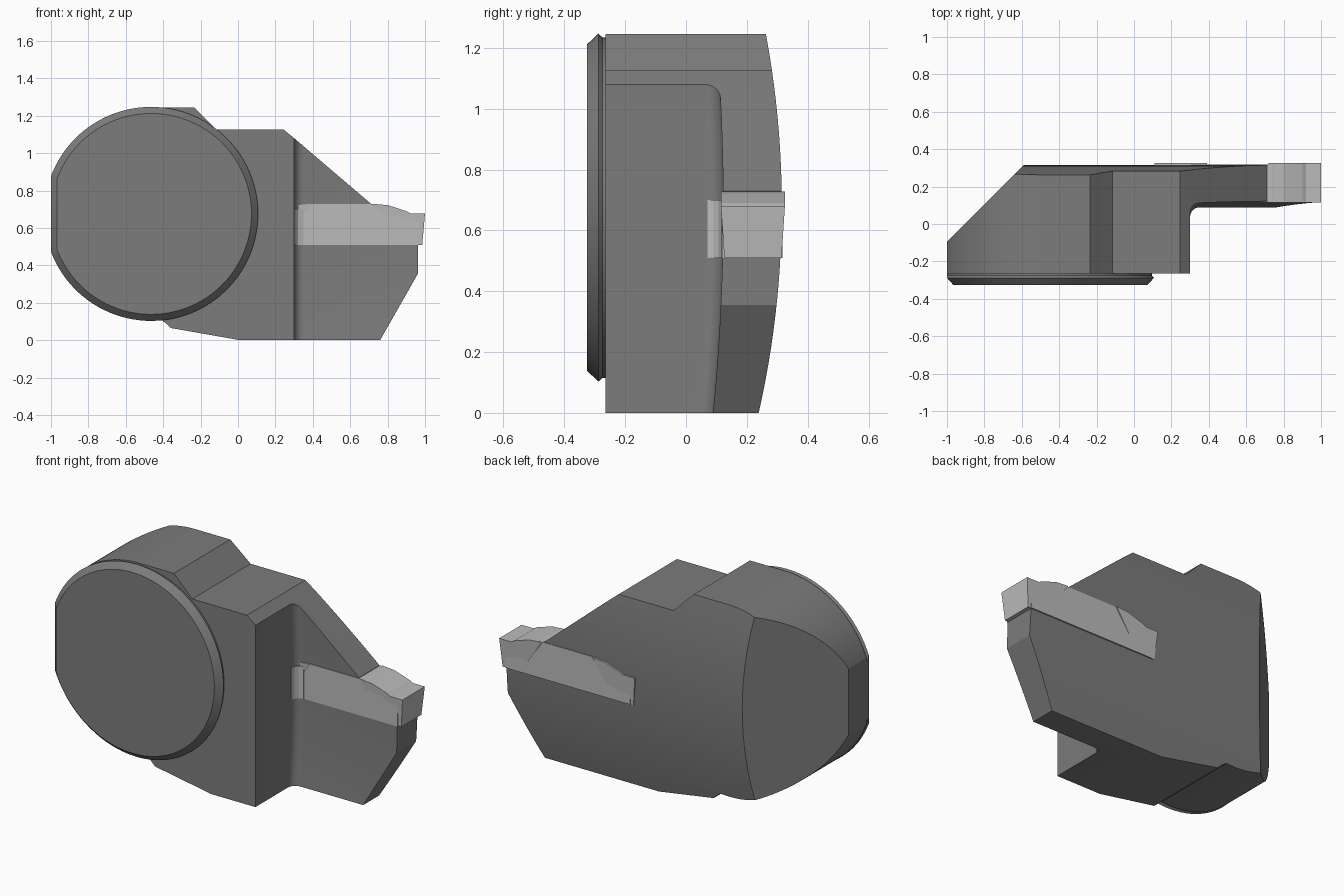
import bpy, bmesh
from math import sin, cos, acos, radians, degrees, sqrt

if "Cube" in bpy.data.objects:
    bpy.data.objects.remove(bpy.data.objects["Cube"])

CX, CZ, R = -0.465, 0.675, 0.57


def material(name, v):
    m = bpy.data.materials.new(name)
    m.diffuse_color = (v, v, v, 1)
    m.use_nodes = True
    m.node_tree.nodes["Principled BSDF"].inputs["Base Color"].default_value = m.diffuse_color
    return m


dark, light = material("dark_steel", 0.2), material("light_carbide", 0.5)


def loft(name, rings, mat):
    """Closed solid through rings that share a vertex count."""
    bm = bmesh.new()
    vs = [[bm.verts.new(p) for p in r] for r in rings]
    n = len(rings[0])
    for a, b in zip(vs, vs[1:]):
        for i in range(n):
            j = (i + 1) % n
            bm.faces.new((a[i], a[j], b[j], b[i]))
    bm.faces.new(vs[0][::-1])
    bm.faces.new(vs[-1])
    bmesh.ops.recalc_face_normals(bm, faces=bm.faces)
    me = bpy.data.meshes.new(name)
    bm.to_mesh(me)
    bm.free()
    ob = bpy.data.objects.new(name, me)
    bpy.context.collection.objects.link(ob)
    me.materials.append(mat)
    return ob


def activate(ob):
    bpy.ops.object.select_all(action='DESELECT')
    ob.select_set(True)
    bpy.context.view_layer.objects.active = ob


def boolean(ob, other, op):
    m = ob.modifiers.new(op, 'BOOLEAN')
    m.operation, m.object, m.solver = op, other, 'EXACT'
    activate(ob)
    bpy.ops.object.modifier_apply(modifier=m.name)
    bpy.data.objects.remove(other)


def smooth(ob):
    activate(ob)
    bpy.ops.object.shade_smooth_by_angle(angle=radians(20))


def arc(a0, a1, n, r=R):
    return [(CX + r * cos(radians(a0 + (a1 - a0) * i / n)),
             CZ + r * sin(radians(a0 + (a1 - a0) * i / n))) for i in range(n + 1)]


# Holder body: front silhouette intersected with a plan that bows along z
cut = degrees(acos((CX + 1) / R))
outline = (arc(180 - cut, 90, 28)
           + [(-0.235, 1.245), (-0.115, 1.125), (0.245, 1.125), (0.30, 1.08),
              (0.71, 0.73), (0.71, 0.53), (0.962, 0.53), (0.962, 0.355),
              (0.76, 0), (0.01, 0), (-0.36, 0.065), (-0.385, 0.09)]
           + arc(275.5, 180 + cut, 30))
body = loft("holder_body", [[(x, y, z) for x, z in outline] for y in (-0.5, 0.5)], dark)


def bow(z, y, r):
    return y - r + sqrt(r * r - (z - 0.68) ** 2)


def plan(z):
    f, b = bow(z, 0.122, 7.0), bow(z, 0.315, 3.08)
    fillet = [(0.35 - 0.05 * cos(radians(t)), f - 0.05 + 0.05 * sin(radians(t)))
              for t in range(0, 91, 15)]
    pts = [(-1.1, -0.265), (0.30, -0.265)] + fillet + [(1.2, f), (1.2, b),
                                                       (b - 0.905, b), (-1.1, -0.195)]
    return [(x, y, z) for x, y in pts]


envelope = loft("plan_envelope", [plan(-0.1 + 1.5 * i / 28) for i in range(29)], dark)
boolean(body, envelope, 'INTERSECT')
smooth(body)


# Round front boss with chamfered rim and flat left side
def disc(r, flat, y):
    a = degrees(acos((CX - flat) / r))
    return [(x, y, z) for x, z in arc(180 + a, 540 - a, 96, r)]


boss = loft("front_boss", [disc(0.56, -0.999, -0.25), disc(0.56, -0.999, -0.275),
                           disc(0.572, -1.0, -0.288), disc(0.537, -0.967, -0.325)], dark)
smooth(boss)

# Cutting insert: shank, flared where it meets the fillet, with two mirrored tips
MID = 0.555
half = [(0.74, 0.728), (0.90, 0.688), (0.92, 0.672), (0.965, 0.672), (0.965, 0.51)]
profile = [(2 * MID - x, z) for x, z in half[::-1]] + half
shank = loft("insert_shank", [[(x, y, z) for x, z in profile] for y in (0.118, 0.318)], light)
flare = [(0.29, 0.07), (0.303, 0.07), (0.309, 0.09), (0.322, 0.107), (0.35, 0.117), (0.35, 0.13), (0.29, 0.13)]
loft("insert_flare", [[(x, y, z) for x, y in flare] for z in (0.51, 0.7)], light)

tip = [(0.72, 0.728), (0.80, 0.722), (0.90, 0.69), (0.92, 0.678), (1.0, 0.678), (0.985, 0.51), (0.87, 0.51)]
for name, s in (("insert_tip_outer", 1), ("insert_tip_inner", -1)):
    rings = []
    for side, edge in ((-1, 0.105), (1, 0.105)):
        rings.append([(MID + s * (x - MID), 0.22 + side * (edge if z > 0.6 else 0.094), z)
                      for x, z in tip])
    loft(name, rings, light)
